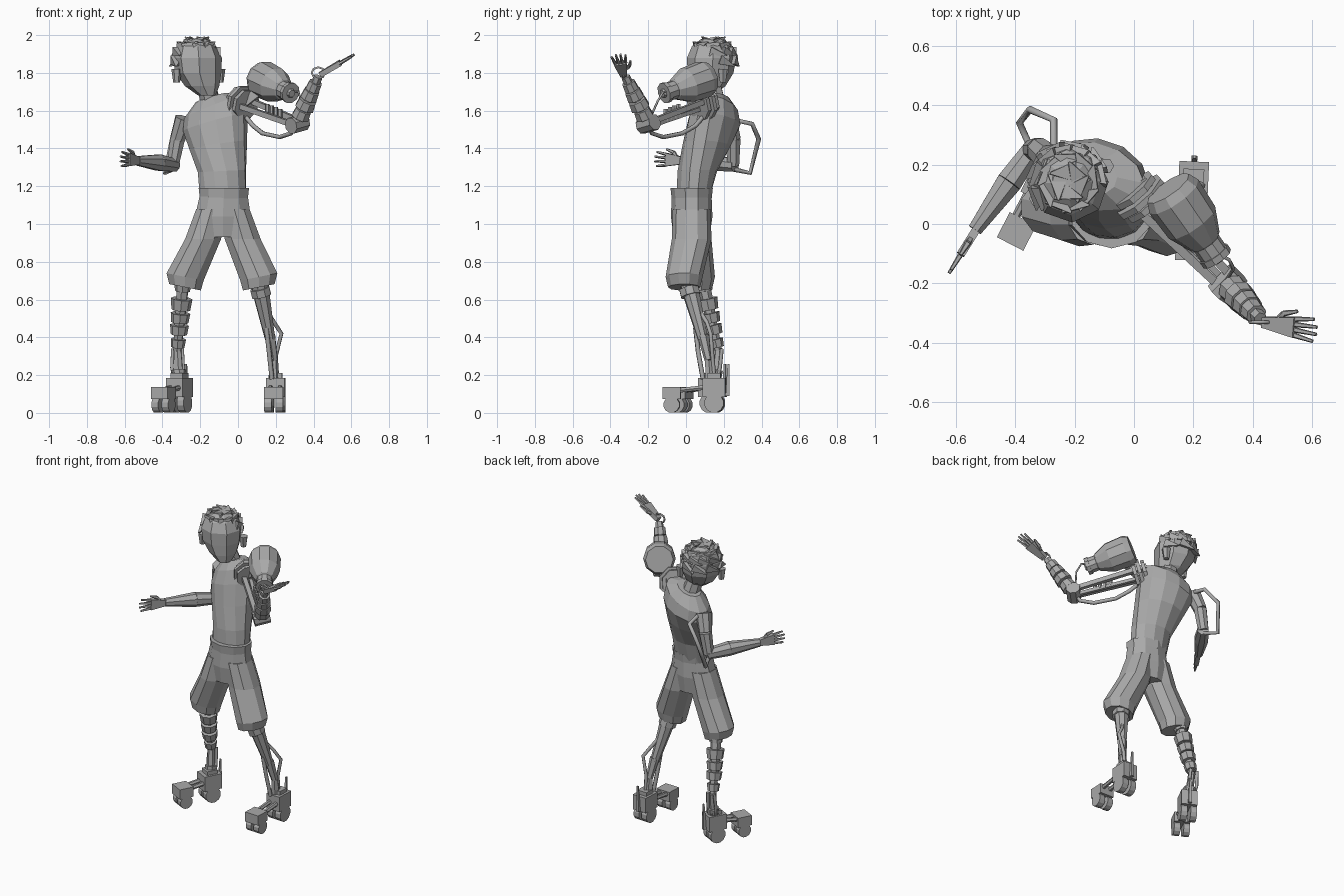
import bpy, bmesh, math, random
from mathutils import Vector, Matrix

random.seed(4)
old = bpy.data.objects.get("Cube")
if old:
    bpy.data.objects.remove(old, do_unlink=True)

grey = bpy.data.materials.new("plain grey")
grey.use_nodes = True
grey.diffuse_color = (0.4, 0.4, 0.4, 1)
grey.node_tree.nodes["Principled BSDF"].inputs["Base Color"].default_value = (0.4, 0.4, 0.4, 1)


def finish(name, bm):
    bmesh.ops.recalc_face_normals(bm, faces=bm.faces)
    mesh = bpy.data.meshes.new(name)
    bm.to_mesh(mesh)
    bm.free()
    mesh.materials.append(grey)
    obj = bpy.data.objects.new(name, mesh)
    bpy.context.collection.objects.link(obj)
    return obj


def rod(name, p, q, r1, r2=None, sides=6, flat=1.0):
    """Tapered prism from p to q; flat squashes its second axis."""
    p, q = Vector(p), Vector(q)
    bm = bmesh.new()
    bmesh.ops.create_cone(bm, cap_ends=True, segments=sides, radius1=r1,
                          radius2=r1 if r2 is None else r2, depth=(q - p).length)
    turn = (q - p).to_track_quat('Z', 'Y').to_matrix().to_4x4()
    spin = Matrix.Rotation(math.pi / sides, 4, 'Z')
    bm.transform(Matrix.Translation((p + q) / 2) @ turn @ Matrix.Diagonal((1, flat, 1, 1)) @ spin)
    return finish(name, bm)


def chain(name, points, radii, sides=6):
    for i in range(len(points) - 1):
        rod(f"{name}_{i + 1}", points[i], points[i + 1], radii[i], radii[i + 1], sides)


def block(name, loc, size, yaw=0):
    bm = bmesh.new()
    bmesh.ops.create_cube(bm, size=1)
    bm.transform(Matrix.Translation(loc) @ Matrix.Rotation(yaw, 4, 'Z') @ Matrix.Diagonal((*size, 1)))
    return finish(name, bm)


def loft(name, rings, sides=10):
    """Skin through rings of (x, y, z, half width, half depth, yaw, slope)."""
    bm = bmesh.new()
    loops = []
    for x, y, z, w, d, yaw, slope in rings:
        loop = []
        for i in range(sides):
            a = math.tau * (i + 0.5) / sides
            u, v = w * math.cos(a), d * math.sin(a)
            loop.append(bm.verts.new((x + u * math.cos(yaw) - v * math.sin(yaw),
                                      y + u * math.sin(yaw) + v * math.cos(yaw), z + slope * u)))
        loops.append(loop)
    for a, b in zip(loops, loops[1:]):
        for i in range(sides):
            j = (i + 1) % sides
            bm.faces.new((a[i], a[j], b[j], b[i]))
    bm.faces.new(loops[0])
    bm.faces.new(loops[-1])
    return finish(name, bm)


def tube(name, points, r):
    curve = bpy.data.curves.new(name, 'CURVE')
    curve.dimensions = '3D'
    curve.bevel_depth = r
    curve.bevel_resolution = 1
    curve.use_fill_caps = True
    spline = curve.splines.new('POLY')
    spline.points.add(len(points) - 1)
    for point, co in zip(spline.points, points):
        point.co = (*co, 1)
    curve.materials.append(grey)
    bpy.context.collection.objects.link(bpy.data.objects.new(name, curve))


def hand(name, wrist, tip, across, thumb):
    """Flat palm, four spread fingers and a thumb."""
    wrist, tip, across = Vector(wrist), Vector(tip), Vector(across).normalized()
    along = tip - wrist
    palm = wrist + along * 0.55
    normal = along.cross(across).normalized()
    side = normal.cross(along).normalized()
    bm = bmesh.new()
    bmesh.ops.create_cube(bm, size=1)
    for v in bm.verts:
        t = v.co.z + 0.5
        v.co = wrist + along * 0.58 * t + side * v.co.x * (0.035 + 0.035 * t) + normal * v.co.y * 0.028
    finish(name + "_palm", bm)
    for i in range(4):
        s = i - 1.5
        end = tip + side * s * 0.025 - along * 0.06 * abs(s)
        rod(f"{name}_finger_{i + 1}", palm + side * s * 0.018, end, 0.010, 0.006, 5)
    base = wrist + along * 0.2
    mid = base + side * thumb * 0.04 + along * 0.15
    chain(name + "_thumb", [base, mid, mid + along * 0.25 + side * thumb * 0.015], [0.012, 0.011, 0.006], 5)


# Torso, leaning back and twisted, with the left shoulder raised
loft("torso", [(-0.08, 0.035, 1.13, 0.125, 0.09, 0, 0),
               (-0.085, 0.06, 1.28, 0.13, 0.105, -0.1, 0.05),
               (-0.105, 0.11, 1.42, 0.155, 0.125, -0.25, 0.15),
               (-0.12, 0.15, 1.54, 0.175, 0.135, -0.32, 0.28),
               (-0.125, 0.16, 1.62, 0.165, 0.11, -0.32, 0.38),
               (-0.14, 0.165, 1.67, 0.085, 0.065, -0.3, 0.3)], 12)
rod("neck", (-0.135, 0.165, 1.6), (-0.175, 0.13, 1.76), 0.058, 0.05, 8)

# Head, turned towards its left
loft("head", [(-0.165, 0.09, 1.68, 0.045, 0.05, 0.45, 0),
              (-0.19, 0.115, 1.73, 0.09, 0.095, 0.45, 0),
              (-0.21, 0.13, 1.8, 0.122, 0.122, 0.45, 0),
              (-0.215, 0.135, 1.88, 0.13, 0.13, 0.45, 0),
              (-0.22, 0.14, 1.94, 0.105, 0.11, 0.45, 0),
              (-0.22, 0.14, 1.98, 0.055, 0.06, 0.45, 0)], 8)
for s in (-1, 1):
    ear = Vector((-0.21 + s * 0.115, 0.14 + s * 0.055, 1.785))
    rod("right_ear" if s < 0 else "left_ear", ear - Vector((0, 0, 0.035)), ear + Vector((0, 0, 0.035)),
        0.018, 0.028, 6)

# Hair, swept tufts over the crown and back of the head
crown = Vector((-0.22, 0.14, 1.86))
for row, (lift, count) in enumerate([(0.0, 9), (0.45, 12), (0.85, 9), (1.25, 5)]):
    for i in range(count):
        a = math.tau * (i + 0.5 * (row % 2)) / count + random.uniform(-0.15, 0.15)
        d = Vector((math.cos(a) * math.cos(lift), math.sin(a) * math.cos(lift), math.sin(lift)))
        facing = d.x * 0.43 - d.y * 0.9
        if row < 2 and facing > 0.25:
            continue
        sweep = Vector((-math.sin(a), math.cos(a), -0.45 if row < 2 else 0.1)) * 0.055
        root = crown + d * 0.1
        rod(f"hair_tuft_{row}_{i}", root - sweep * 0.4, crown + d * 0.132 + sweep, 0.05, 0.004, 4, 0.7)

# Shorts: hips, waistband and two wide legs
loft("shorts_hips", [(-0.08, 0.03, 0.93, 0.14, 0.095, 0, 0),
                     (-0.08, 0.03, 1.04, 0.155, 0.11, 0, 0),
                     (-0.075, 0.03, 1.16, 0.132, 0.105, 0, 0)])
loft("waistband", [(-0.075, 0.03, 1.135, 0.134, 0.106, 0, 0),
                   (-0.075, 0.03, 1.19, 0.14, 0.112, 0, 0)])
for name, s, hem_x, hem_y in (("right", -1, -0.28, 0.055), ("left", 1, 0.11, -0.01)):
    loft(name + "_shorts_leg", [(-0.08 + s * 0.06, 0.03, 1.08, 0.085, 0.1, 0, 0),
                                (-0.08 + s * 0.105, 0.03, 0.92, 0.1, 0.105, 0, 0),
                                (hem_x, hem_y, 0.72, 0.103, 0.098, 0, s * 0.2),
                                (hem_x, hem_y, 0.665, 0.088, 0.085, 0, s * 0.2)])

# Right leg: stacked segments on a thin core
shin = [Vector(p) for p in ((-0.29, 0.09, 0.7), (-0.31, 0.14, 0.46), (-0.32, 0.17, 0.33), (-0.31, 0.15, 0.16))]
chain("right_shin_core", shin, [0.035, 0.028, 0.022, 0.025])
for i, (t, r, h) in enumerate(((0.15, 0.045, 0.04), (0.52, 0.057, 0.06), (0.82, 0.052, 0.05),
                               (1.15, 0.05, 0.05), (1.7, 0.04, 0.045), (2.75, 0.038, 0.05))):
    k = int(t)
    mid = shin[k].lerp(shin[k + 1], t - k)
    step = (shin[k + 1] - shin[k]).normalized() * h / 2
    rod(f"right_shin_segment_{i + 1}", mid - step, mid + step, r, r * 0.88, 8)
for s in (-1, 1):
    tube(f"right_shin_strut_{s}", [(-0.32 + s * 0.025, 0.19, 0.34), (-0.32 + s * 0.03, 0.18, 0.24),
                                   (-0.31 + s * 0.025, 0.16, 0.17)], 0.01)

# Left leg: tapered shin, ankle struts and bowed side cable
chain("left_shin", [(0.11, 0.01, 0.7), (0.125, 0.03, 0.62), (0.17, 0.09, 0.39)], [0.05, 0.045, 0.028], 8)
rod("left_knee_ring", (0.115, 0.015, 0.66), (0.125, 0.025, 0.62), 0.055, sides=8)
chain("left_ankle", [(0.17, 0.09, 0.41), (0.19, 0.12, 0.28), (0.19, 0.13, 0.16)], [0.03, 0.022, 0.03], 6)
tube("left_shin_cable", [(0.14, 0.06, 0.56), (0.19, 0.11, 0.48), (0.23, 0.13, 0.42), (0.2, 0.14, 0.3),
                         (0.2, 0.15, 0.18)], 0.011)
tube("left_shin_strut", [(0.15, 0.05, 0.45), (0.165, 0.065, 0.32), (0.18, 0.09, 0.18)], 0.013)


def foot(name, rear, front):
    """Wheeled heel and toe blocks joined by bars."""
    rear, front = Vector((*rear, 0)), Vector((*front, 0))
    ahead = (front - rear).normalized()
    side = Vector((-ahead.y, ahead.x, 0))
    up = Vector((0, 0, 1))
    yaw = math.atan2(ahead.y, ahead.x)
    block(name + "_heel", rear + up * 0.135, (0.12, 0.1, 0.1), yaw)
    block(name + "_ankle_block", rear + up * 0.185, (0.07, 0.07, 0.05), yaw)
    block(name + "_toe", front + up * 0.105, (0.095, 0.1, 0.065), yaw)
    rod(name + "_spike", rear - ahead * 0.07 + up * 0.09, rear - ahead * 0.075 + up * 0.26, 0.014, 0.007, 4)
    for s in (-1, 1):
        rod(f"{name}_bar_{s}", rear + side * s * 0.025 + up * 0.14, front + side * s * 0.025 + up * 0.115, 0.014)
        for part, at, r in (("heel", rear, 0.052), ("toe", front, 0.043)):
            hub = at + side * s * 0.03 + up * r
            rod(f"{name}_{part}_wheel_{s}", hub - side * 0.02, hub + side * 0.02, r, sides=12)


foot("right_foot", (-0.31, 0.14), (-0.395, -0.025))
foot("left_foot", (0.2, 0.15), (0.19, -0.075))

# Right arm, bent at the elbow and reaching sideways
chain("right_arm", [(-0.285, 0.22, 1.56), (-0.32, 0.25, 1.45), (-0.345, 0.25, 1.31)], [0.05, 0.042, 0.034], 8)
chain("right_forearm", [(-0.335, 0.26, 1.31), (-0.42, 0.14, 1.325), (-0.535, -0.02, 1.335)], [0.036, 0.046, 0.026], 8)
hand("right_hand", (-0.525, -0.01, 1.335), (-0.625, -0.17, 1.345), (0, 0, 1), 1)
tube("right_arm_cable", [(-0.27, 0.26, 1.55), (-0.27, 0.35, 1.53), (-0.35, 0.385, 1.45), (-0.385, 0.34, 1.27),
                         (-0.345, 0.25, 1.29)], 0.013)

# Left shoulder joint and the bars of the upper arm
out = Vector((0.62, -0.7, -0.25)).normalized()
joint = Vector((-0.005, 0.12, 1.65))
for i, r in enumerate((0.085, 0.1, 0.085)):
    at = joint + out * 0.03 * i
    rod(f"shoulder_plate_{i + 1}", at, at + out * 0.022, r, sides=8)
elbow = Vector((0.315, -0.2, 1.53))
for i, (dx, dz, r) in enumerate(((-0.03, -0.03, 0.02), (0.03, 0.0, 0.02), (0, -0.045, 0.015))):
    off = Vector((dx, dx, dz + 0.02))
    rod(f"upper_arm_bar_{i + 1}", joint + off, elbow + off * 0.6, r, sides=4)
for i in range(4):
    at = joint.lerp(elbow, 0.5 + i * 0.07)
    rod(f"upper_arm_rib_{i + 1}", at - Vector((0, 0, 0.02)), at + Vector((0, 0, 0.045)), 0.013, sides=6)
rod("left_elbow", elbow - Vector((0.035, 0.035, 0.01)), elbow + Vector((0.035, 0.035, 0.01)), 0.045, sides=8)

# Left forearm segments, wrist ring and raised hand
wrist = Vector((0.425, -0.32, 1.78))
rod("left_forearm_core", elbow, wrist, 0.032, 0.024)
for i, (t, r) in enumerate(((0.22, 0.05), (0.42, 0.054), (0.62, 0.048), (0.8, 0.04))):
    rod(f"left_forearm_segment_{i + 1}", elbow.lerp(wrist, t - 0.08), elbow.lerp(wrist, t + 0.08), r, r * 0.9, 8)
tube("wrist_loop", [wrist + Vector((0.035 * math.cos(a), -0.01, 0.02 + 0.03 * math.sin(a)))
                    for a in [math.tau * i / 8 for i in range(9)]], 0.006)
hand("left_hand", wrist + Vector((0.01, -0.01, 0.01)), (0.62, -0.36, 1.9), (0, 1, 0.1), 1)

# Shoulder engine: wide drum tapering to an open nozzle
tail, nose = Vector((0.115, 0.12, 1.775)), Vector((0.275, -0.11, 1.695))
chain("engine", [tail.lerp(nose, t) for t in (0, 0.12, 0.5, 0.78, 0.8, 1)],
      [0.085, 0.1, 0.095, 0.058, 0.05, 0.05], 10)
rod("nozzle_rim", tail.lerp(nose, 0.95), tail.lerp(nose, 1.03), 0.056, sides=10)
rod("nozzle_core", nose, tail.lerp(nose, 1.07), 0.03, 0.02, 8)
rod("engine_mount", joint + out * 0.05, tail.lerp(nose, 0.35), 0.035, 0.03, 4)
tube("engine_wire", [(0.28, -0.1, 1.7), (0.32, -0.12, 1.7), (0.335, -0.15, 1.65), (0.31, -0.19, 1.56)], 0.006)
tube("hanging_cable", [(0.03, 0.1, 1.58), (0.08, 0.05, 1.52), (0.13, -0.02, 1.48), (0.22, -0.12, 1.46),
                       (0.28, -0.18, 1.48), (0.31, -0.2, 1.53)], 0.012)
